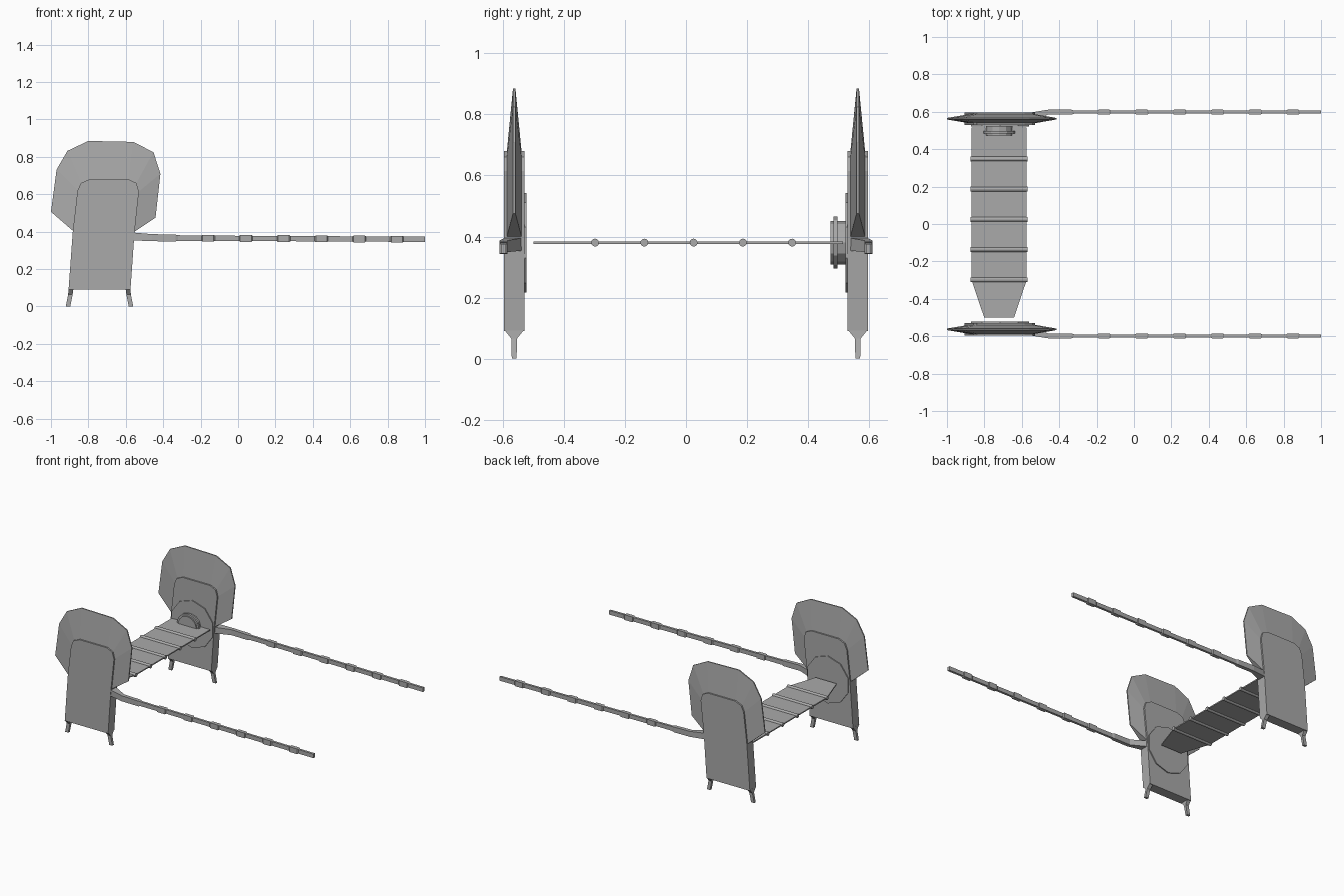
import bpy, bmesh, math
from mathutils import Matrix

if "Cube" in bpy.data.objects:
    bpy.data.objects.remove(bpy.data.objects["Cube"], do_unlink=True)

grey = bpy.data.materials.new("plain_grey")
grey.use_nodes = True
grey.diffuse_color = (0.4, 0.4, 0.4, 1)
grey.node_tree.nodes["Principled BSDF"].inputs["Base Color"].default_value = (0.4, 0.4, 0.4, 1)


def finish(name, bm):
    bmesh.ops.recalc_face_normals(bm, faces=bm.faces)
    mesh = bpy.data.meshes.new(name)
    bm.to_mesh(mesh)
    bm.free()
    mesh.materials.append(grey)
    obj = bpy.data.objects.new(name, mesh)
    bpy.context.collection.objects.link(obj)
    return obj


def loft(name, rings):
    """Skin a row of equal-length rings and cap both ends."""
    bm = bmesh.new()
    loops = [[bm.verts.new(p) for p in ring] for ring in rings]
    n = len(loops[0])
    for a, b in zip(loops, loops[1:]):
        for i in range(n):
            j = (i + 1) % n
            bm.faces.new((a[i], a[j], b[j], b[i]))
    bm.faces.new(loops[0])
    bm.faces.new(loops[-1])
    return finish(name, bm)


def slab(name, outline, y0, y1):
    """Extrude an x-z outline along y."""
    return loft(name, [[(x, y, z) for x, z in outline] for y in (y0, y1)])


def rod(name, sides, radius, length, centre, axis):
    bm = bmesh.new()
    turn = Matrix.Rotation(math.pi / 2, 4, "Y" if axis == "X" else "X")
    bmesh.ops.create_cone(bm, cap_ends=True, segments=sides, radius1=radius, radius2=radius,
                          depth=length, matrix=Matrix.Translation(centre) @ turn)
    return finish(name, bm)


def rect_xy(x, y, z, hx, hy):
    return [(x - hx, y - hy, z), (x + hx, y - hy, z), (x + hx, y + hy, z), (x - hx, y + hy, z)]


def rect_yz(x, y, z, hy, hz):
    return [(x, y - hy, z - hz), (x, y + hy, z - hz), (x, y + hy, z + hz), (x, y - hy, z + hz)]


# Outline of the rounded body top, and the thin outer rim of the hood around it
shoulder = [(-0.883, 0.405), (-0.858, 0.62), (-0.84, 0.66), (-0.794, 0.68),
            (-0.585, 0.68), (-0.543, 0.66), (-0.53, 0.615), (-0.553, 0.40)]
rim = [(-1.0, 0.506), (-0.97, 0.732), (-0.912, 0.832), (-0.80, 0.885),
       (-0.56, 0.88), (-0.452, 0.825), (-0.415, 0.71), (-0.441, 0.475)]
body_outline = [(-0.906, 0.09)] + shoulder + [(-0.575, 0.09)]
MID = 0.563


def build_post(side, s):
    y = MID * s
    slab(side + "_body", body_outline, y - 0.034, y + 0.034)

    # Hood tapers from the body to a thin rim
    loft(side + "_hood", [
        [(ox, y - 0.004, oz), (ix, y - 0.024, iz), (ix, y + 0.024, iz), (ox, y + 0.004, oz)]
        for (ox, oz), (ix, iz) in zip(rim, shoulder)])

    # Splayed legs with a wide, tapering root
    for leg, x, out in (("right", -0.893, -1), ("left", -0.588, 1)):
        loft(side + "_" + leg + "_leg", [
            rect_xy(x, y, 0.095, 0.013, 0.033),
            rect_xy(x + 0.003 * out, y, 0.065, 0.012, 0.009),
            rect_xy(x + 0.016 * out, y, 0, 0.012, 0.008)])

    # Many-sided plate on the inner face
    plate = [(-0.717 + 0.163 * math.cos(a), 0.38 + 0.163 * math.sin(a))
             for a in (math.radians(18 + 36 * i) for i in range(10))]
    slab(side + "_inner_plate", plate, s * 0.522, s * 0.531)

    # Long arm with a broad root and evenly spaced raised bands
    ya = 0.598 * s
    sections = [rect_yz(-0.57, y, 0.375, 0.03, 0.021),
                rect_yz(-0.46, ya, 0.368, 0.013, 0.019),
                rect_yz(-0.335, ya, 0.366, 0.013, 0.018),
                rect_yz(-0.32, ya, 0.366, 0.008, 0.015)]
    for i in range(6):
        c = -0.16 + 0.202 * i
        z = 0.365 - 0.001 * i
        for dx, hy, hz in ((-0.036, 0.008, 0.014), (-0.03, 0.013, 0.018),
                           (0.03, 0.013, 0.018), (0.036, 0.008, 0.014)):
            sections.append(rect_yz(c + dx, ya, z, hy, hz))
    sections.append(rect_yz(1.0, ya, 0.359, 0.008, 0.014))
    loft(side + "_arm", sections)


build_post("front", -1)
build_post("rear", 1)

# Belt between the posts, narrowing to a tongue at the front
CX = -0.721
loft("belt", [
    [(CX - w, y, 0.376), (CX + w, y, 0.376), (CX + w, y, 0.384), (CX - w, y, 0.384)]
    for y, w in ((-0.5, 0.08), (-0.3, 0.147), (0.515, 0.147))])

# Cross rods along the belt
for i in range(5):
    rod("belt_rod_%d" % (i + 1), 12, 0.013, 0.304, (CX, -0.298 + 0.1615 * i, 0.38), "X")

# Spool on the rear post
rod("spool_core", 12, 0.071, 0.056, (CX, 0.502, 0.38), "Y")
rod("spool_flange", 12, 0.085, 0.014, (CX, 0.49, 0.38), "Y")
